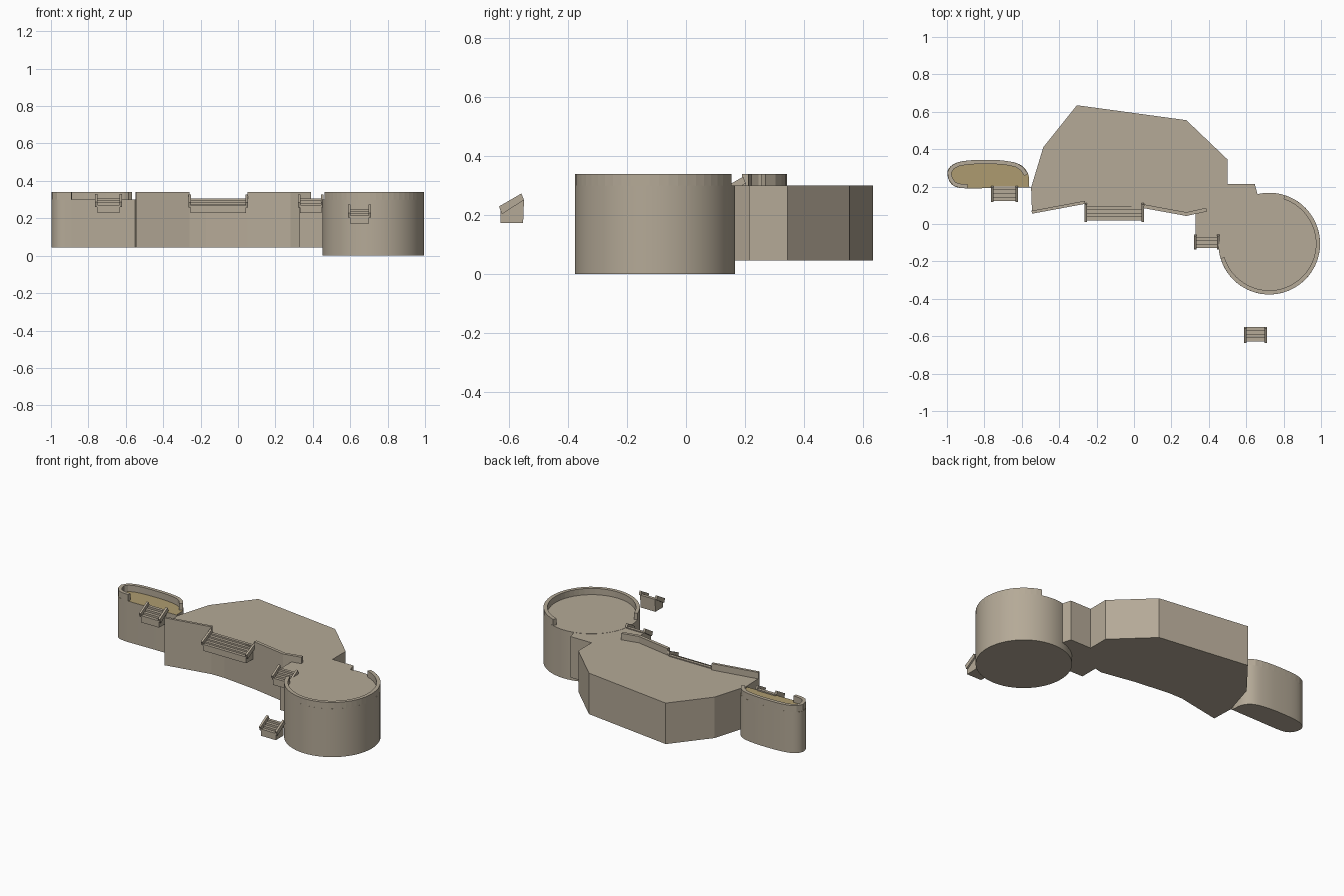
import bpy, bmesh
from math import cos, sin, radians
from mathutils import Vector

cube = bpy.data.objects.get("Cube")
if cube:
    bpy.data.objects.remove(cube, do_unlink=True)


def material(name, rgb):
    m = bpy.data.materials.new(name)
    m.use_nodes = True
    m.diffuse_color = (*rgb, 1)
    m.node_tree.nodes["Principled BSDF"].inputs["Base Color"].default_value = (*rgb, 1)
    return m


stone = material("stone", (0.46, 0.40, 0.31))
khaki = material("khaki floor", (0.42, 0.33, 0.16))

BASE, DECK, RIM = 0.045, 0.30, 0.34


def finish(name, bm, mats, smooth=False):
    bmesh.ops.recalc_face_normals(bm, faces=bm.faces)
    me = bpy.data.meshes.new(name)
    bm.to_mesh(me)
    bm.free()
    for m in mats:
        me.materials.append(m)
    ob = bpy.data.objects.new(name, me)
    bpy.context.collection.objects.link(ob)
    if smooth:
        bpy.ops.object.select_all(action='DESELECT')
        ob.select_set(True)
        bpy.context.view_layer.objects.active = ob
        bpy.ops.object.shade_smooth_by_angle(angle=radians(25))
    return ob


def extrude(bm, pts, shift):
    """Closed solid from a loop of 3D points swept along a vector."""
    face = bm.faces.new([bm.verts.new(p) for p in pts])
    new = bmesh.ops.extrude_face_region(bm, geom=[face], use_keep_orig=True)["geom"]
    verts = [v for v in new if isinstance(v, bmesh.types.BMVert)]
    bmesh.ops.translate(bm, verts=verts, vec=shift)


def prism(name, pts, z0, z1, mats=(stone,), smooth=False):
    bm = bmesh.new()
    extrude(bm, [(x, y, z0) for x, y in pts], (0, 0, z1 - z0))
    ob = finish(name, bm, mats, smooth)
    if len(mats) > 1:  # second colour on the upward face
        for f in ob.data.polygons:
            f.material_index = int(f.normal.z > 0.9)
    return ob


def parapet(name, path, width=0.022):
    """Row of abutting blocks; the blocks lie to the left of the path."""
    p = [Vector(q) for q in path]
    inner = []
    for i, q in enumerate(p):
        d = (p[min(i + 1, len(p) - 1)] - p[max(i - 1, 0)]).normalized()
        inner.append(q + Vector((-d.y, d.x)) * width)
    bm = bmesh.new()
    for i in range(len(p) - 1):
        quad = (p[i], p[i + 1], inner[i + 1], inner[i])
        extrude(bm, [(v.x, v.y, DECK - 0.002) for v in quad], (0, 0, RIM - DECK + 0.002))
    finish(name, bm, (stone,))


def resample(points, count):
    """Even points along a smooth curve through the given points."""
    pts = [Vector(q) for q in points]
    ext = [2 * pts[0] - pts[1]] + pts + [2 * pts[-1] - pts[-2]]
    dense = []
    for a, b, c, d in zip(ext, ext[1:], ext[2:], ext[3:]):
        for k in range(20):
            t = k / 20
            dense.append(0.5 * (2 * b + (c - a) * t + (2 * a - 5 * b + 4 * c - d) * t * t
                                + (3 * b - a - 3 * c + d) * t ** 3))
    dense.append(pts[-1])
    run = [0]
    for a, b in zip(dense, dense[1:]):
        run.append(run[-1] + (b - a).length)
    out = []
    for k in range(count + 1):
        want = run[-1] * k / count
        out.append(dense[min(range(len(run)), key=lambda i: abs(run[i] - want))])
    return out


def stairs(name, x0, x1, y0, y1, z, steps=4):
    """Stepped block with a sloping rail on both sides; low end at the front."""
    run, low, high = y1 - y0, z + 0.03, z + 0.078
    prof = [(y0 + 0.003, z)]
    for i in range(steps):
        h = low + (high - low) * (i + 1) / steps
        prof += [(y0 + 0.003 + run * i / steps, h),
                 (y0 + 0.003 + run * (i + 1) / steps, h)]
    prof.append((y1, z))
    bm = bmesh.new()
    extrude(bm, [(x0 + 0.01, y, h) for y, h in prof], (x1 - x0 - 0.02, 0, 0))
    rail = [(y0 + 0.007, low), (y1 + 0.003, high), (y1 - 0.006, high + 0.022),
            (y0 - 0.003, low + 0.026)]
    for x in (x0, x1 - 0.013):
        extrude(bm, [(x, y, h) for y, h in rail], (0.013, 0, 0))
    finish(name, bm, (stone,))


# Central platform with the neck leading to the tower
prism("main_platform", [
    (-0.545, 0.055), (-0.26, 0.11), (-0.17, 0.11), (0.05, 0.085), (0.28, 0.043),
    (0.33, 0.055), (0.33, -0.06), (0.46, -0.06), (0.72, -0.06), (0.645, 0.215),
    (0.50, 0.215), (0.50, 0.345), (0.28, 0.555), (-0.305, 0.635),
    (-0.485, 0.41), (-0.55, 0.195)], BASE, DECK)

# Round tower and its rim of blocks
CX, CY, R = 0.723, -0.105, 0.272


def ring(deg):
    return (CX + R * cos(radians(deg)), CY + R * sin(radians(deg)))


prism("round_tower", [ring(a * 360 / 72) for a in range(72)], 0, DECK + 0.001, smooth=True)
parapet("tower_parapet", [ring(197 + 235 * i / 34) for i in range(35)])

# Left bastion, rounded at the back, with a coloured floor
curve = [(-0.56, 0.2), (-0.567, 0.27), (-0.61, 0.318), (-0.69, 0.338), (-0.79, 0.343),
         (-0.90, 0.338), (-0.965, 0.32), (-0.998, 0.28), (-0.985, 0.225),
         (-0.95, 0.197), (-0.89, 0.19)]
prism("left_bastion", [(-0.545, 0.195)] + resample(curve, 40), BASE, DECK,
      (stone, khaki), smooth=True)
parapet("bastion_parapet", resample(curve[1:], 16))

# Straight parapets on the front edge of the platform
parapet("front_parapet_right", [(-0.545, 0.055), (-0.26, 0.108)], 0.016)
parapet("front_parapet_left", [(0.05, 0.085), (0.28, 0.043), (0.39, 0.067)], 0.02)

# Stairs
stairs("bastion_stairs", -0.765, -0.62, 0.12, 0.20, 0.23)
stairs("centre_stairs", -0.265, 0.053, 0.015, 0.11, 0.228, 5)
stairs("neck_stairs", 0.322, 0.457, -0.132, -0.058, 0.228)
stairs("detached_stairs", 0.588, 0.711, -0.632, -0.553, 0.173)
